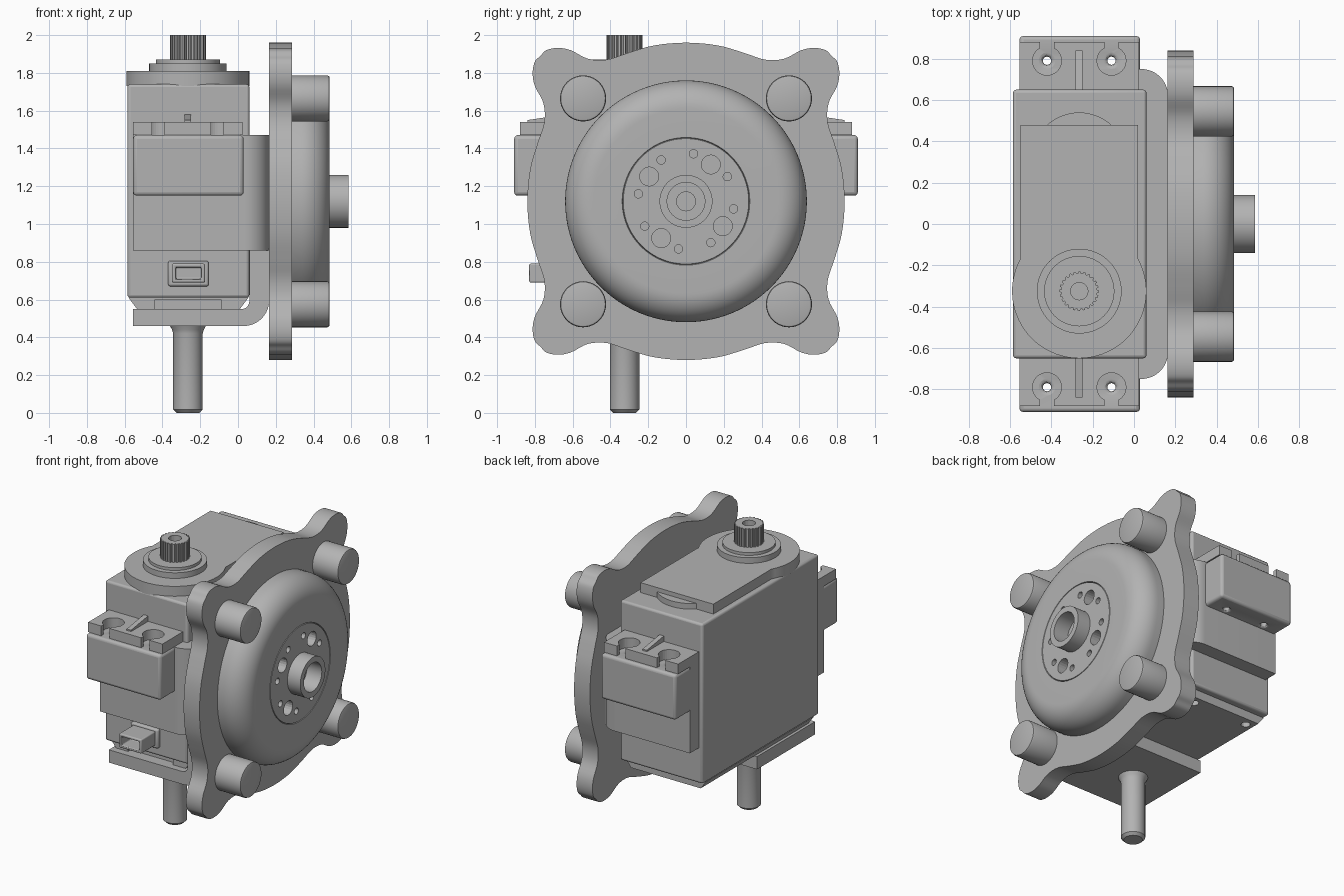
import bpy, bmesh, math
from mathutils import Vector

if "Cube" in bpy.data.objects:
    bpy.data.objects.remove(bpy.data.objects["Cube"])

grey = bpy.data.materials.new("plain_grey")
grey.use_nodes = True
COLOUR = (0.45, 0.45, 0.45, 1)
grey.diffuse_color = COLOUR
grey.node_tree.nodes["Principled BSDF"].inputs["Base Color"].default_value = COLOUR

MAP = {"x": lambda u, v, w: (w, u, v),
       "y": lambda u, v, w: (u, w, v),
       "z": lambda u, v, w: (u, v, w)}


def finish(name, bm, bevel=0, smooth=True):
    bmesh.ops.remove_doubles(bm, verts=bm.verts, dist=1e-5)
    bmesh.ops.recalc_face_normals(bm, faces=bm.faces)
    mesh = bpy.data.meshes.new(name)
    bm.to_mesh(mesh)
    bm.free()
    ob = bpy.data.objects.new(name, mesh)
    bpy.context.collection.objects.link(ob)
    mesh.materials.append(grey)
    if bevel:
        mod = ob.modifiers.new("soft_edges", "BEVEL")
        mod.width, mod.segments, mod.limit_method = bevel, 3, "ANGLE"
    if smooth:
        activate(ob)
        bpy.ops.object.shade_smooth_by_angle(angle=math.radians(32))
    return ob


def activate(ob):
    bpy.ops.object.select_all(action="DESELECT")
    ob.select_set(True)
    bpy.context.view_layer.objects.active = ob


def add_prism(bm, pts, axis, lo, hi):
    a = [bm.verts.new(MAP[axis](u, v, lo)) for u, v in pts]
    b = [bm.verts.new(MAP[axis](u, v, hi)) for u, v in pts]
    bm.faces.new(a)
    bm.faces.new(b[::-1])
    for i in range(len(a)):
        j = (i + 1) % len(a)
        bm.faces.new((a[i], a[j], b[j], b[i]))


def prism(name, pts, axis, lo, hi, bevel=0, smooth=True):
    bm = bmesh.new()
    add_prism(bm, pts, axis, lo, hi)
    return finish(name, bm, bevel, smooth)


def rect(x0, x1, y0, y1):
    return [(x0, y0), (x1, y0), (x1, y1), (x0, y1)]


def arc(cx, cy, r, a0, a1, n):
    return [(cx + r * math.cos(math.radians(a0 + (a1 - a0) * i / n)),
             cy + r * math.sin(math.radians(a0 + (a1 - a0) * i / n))) for i in range(n + 1)]


def circle(cx, cy, r, n=32):
    return arc(cx, cy, r, 0, 360, n)[:-1]


def box(name, x, y, z, bevel=0):
    return prism(name, rect(*x, *y), "z", *z, bevel)


def lathe(name, profile, axis, cu, cv, n=64):
    bm = bmesh.new()
    rings = [[bm.verts.new(MAP[axis](u, v, w)) for u, v in circle(cu, cv, r, n)]
             for r, w in profile if r > 0]
    for a, b in zip(rings, rings[1:]):
        for i in range(n):
            j = (i + 1) % n
            bm.faces.new((a[i], a[j], b[j], b[i]))
    bm.faces.new(rings[0])
    bm.faces.new(rings[-1])
    return finish(name, bm)


def cut(ob, shapes):
    """Subtract prisms, each given as (points, axis, low, high)."""
    for s in shapes:
        tool = prism("cutter", *s, smooth=False)
        tool.hide_render = True
        mod = ob.modifiers.new("cut", "BOOLEAN")
        mod.operation, mod.solver, mod.object = "DIFFERENCE", "EXACT", tool
        activate(ob)
        bpy.ops.object.modifier_move_to_index(modifier=mod.name, index=0)
        bpy.ops.object.modifier_apply(modifier=mod.name)
        bpy.data.objects.remove(tool)


SX, SY = -0.265, -0.325   # output shaft centre
DZ = 1.12                 # wheel axis height

# motor case with tapered bottom cap
box("motor_case", (-0.585, 0.06), (-0.65, 0.65), (0.61, 1.74), 0.015)
cap = prism("bottom_cap", [(-0.535, 0.55), (0.01, 0.55), (0.055, 0.61), (-0.58, 0.61)],
            "y", -0.6, 0.6)
cut(cap, [(rect(-0.44, -0.09, -0.61, -0.57), "z", 0.5, 0.6)])
corner_holes = [(circle(x, y, 0.03, 16), "z", 0.5, 0.6)
                for x in (-0.48, -0.05) for y in (-0.54, 0.54)]
cut(cap, corner_holes)

# raised gearbox lid and its half-round step
lid = arc(SX, SY, 0.325, 151, 389, 48) + [(0.02, -0.12), (0.02, 0.48), (-0.55, 0.48), (-0.55, -0.12)]
prism("gearbox_lid", lid, "z", 1.73, 1.81)
prism("lid_step", circle(SX, 0.31, 0.23, 48), "z", 1.73, 1.78)

# output bearing and splined shaft
lathe("output_bearing", [(0.205, 1.8), (0.205, 1.85), (0.17, 1.85), (0.17, 1.87), (0.12, 1.87)],
      "z", SX, SY)
teeth = []
for i in range(24):
    for r, off in ((0.095, -0.28), (0.095, 0.15), (0.086, 0.28), (0.086, 0.6)):
        a = math.tau * (i + off) / 24
        teeth.append((SX + r * math.cos(a), SY + r * math.sin(a)))
spline = prism("splined_shaft", teeth, "z", 1.86, 2.0, smooth=False)
cut(spline, [(circle(SX, SY, 0.042, 24), "z", 1.89, 2.1)])

# cable connector on the front
plug = box("connector", (-0.35, -0.175), (-0.83, -0.64), (0.69, 0.79), 0.008)
cut(plug, [(rect(-0.33, -0.195, 0.71, 0.77), "y", -0.9, -0.72)])
box("connector_collar", (-0.37, -0.155), (-0.675, -0.64), (0.67, 0.805), 0.012)

# mounting ears, one set at each end
for side, word in ((-1, "front"), (1, "back")):
    def span(a, b):
        return tuple(sorted((side * a, side * b)))
    centres = [(SX + dx, side * 0.79) for dx in (-0.156, 0.156)]
    block = box(word + "_ear_block", (-0.555, 0.03), span(0.64, 0.91), (1.15, 1.47), 0.025)
    cut(block, [(circle(x, y, 0.02, 16), "z", 1.0, 1.6) for x, y in centres])
    tab = box(word + "_ear_tab", (-0.555, 0.025), span(0.64, 0.88), (1.47, 1.54))
    for x, y in centres:
        cut(tab, [(circle(x, y, 0.07, 32), "z", 1.4, 1.6),
                  (rect(x - 0.033, x + 0.033, *span(0.8, 1.0)), "z", 1.4, 1.6)])
    rib = [(side * 0.64, 1.53), (side * 0.84, 1.53), (side * 0.84, 1.55), (side * 0.64, 1.58)]
    prism(word + "_ear_rib", rib, "x", SX - 0.017, SX + 0.017)

# bracket band around the case
band = ([(-0.555, -0.75)] + arc(0.035, -0.62, 0.13, -90, 0, 10)
        + arc(0.035, 0.62, 0.13, 0, 90, 10) + [(-0.555, 0.75)])
prism("bracket_band", band, "z", 0.86, 1.47)

# bent lower arm of the bracket
arm = ([(-0.555, 0.46)] + arc(0.03, 0.595, 0.135, -90, 0, 10) + [(0.165, 0.87), (0.06, 0.87)]
       + arc(0.02, 0.59, 0.04, 0, -90, 5) + [(-0.555, 0.55)])
prism("bracket_arm", arm, "y", -0.65, 0.0)

# lower pivot pin
lathe("pivot_pin", [(0.06, 0), (0.078, 0.018), (0.078, 0.42), (0.084, 0.44), (0.1, 0.47)],
      "z", SX, SY)

# lobed flange: one eighth of the outline, mirrored and turned
eighth = [(0.84, 0), (0.825, 0.17), (0.785, 0.31), (0.75, 0.42), (0.755, 0.52),
          (0.80, 0.61), (0.812, 0.68), (0.80, 0.74), (0.77, 0.77)]
quarter = eighth + [(v, u) for u, v in eighth[-2:0:-1]]
keys = []
for k in range(4):
    keys += [Vector(p) for p in quarter]
    quarter = [(-v, u) for u, v in quarter]
outline = []
for i in range(len(keys)):
    p0, p1, p2, p3 = (keys[(i + d) % len(keys)] for d in (-1, 0, 1, 2))
    for s in range(4):
        t = s / 4
        q = (p1 * 2 + (p2 - p0) * t + (p0 * 2 - p1 * 5 + p2 * 4 - p3) * t ** 2
             + (p1 * 3 - p0 - p2 * 3 + p3) * t ** 3) / 2
        outline.append((q.x, q.y + DZ))
prism("lobed_flange", outline, "x", 0.163, 0.287)

# round hub with rolled rim, groove and hollow boss
hub = [(0.64, 0.28), (0.64, 0.335)] + arc(0.49, 0.335, 0.15, 0, 90, 12)[1:]
hub += [(0.338, 0.485), (0.335, 0.477), (0.332, 0.485), (0.14, 0.485), (0.14, 0.585),
        (0.1, 0.585), (0.1, 0.47), (0.05, 0.47), (0.05, 0.4)]
wheel = lathe("wheel_hub", hub, "x", 0, DZ, 96)
holes = []
for k in range(4):
    for off, dist, r in ((0, 0.235, 0.05), (-25, 0.255, 0.022), (25, 0.255, 0.022)):
        a = math.radians(56 + 90 * k + off)
        holes.append((circle(dist * math.cos(a), DZ + dist * math.sin(a), r, 20), "x", 0.4, 0.6))
cut(wheel, holes)

# four corner posts
for sy, wy in ((-1, "front"), (1, "back")):
    for sz, wz in ((-1, "lower"), (1, "upper")):
        lathe(f"{wy}_{wz}_post", [(0.122, 0.28), (0.122, 0.472), (0.118, 0.482), (0.11, 0.485)],
              "x", sy * 0.545, DZ + sz * 0.545, 40)
